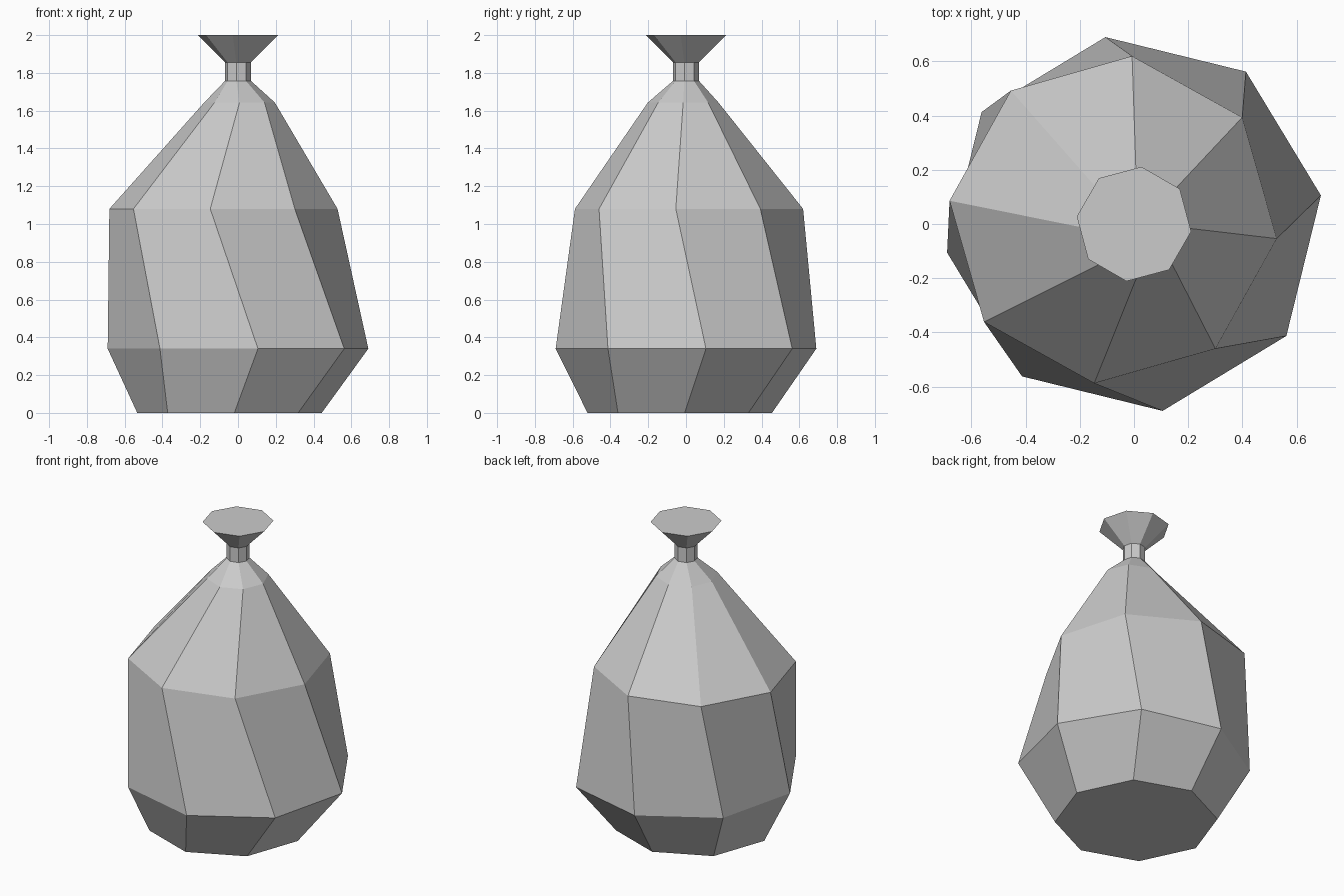
import bpy, bmesh
from math import cos, sin, radians

if "Cube" in bpy.data.objects:
    bpy.data.objects.remove(bpy.data.objects["Cube"])

SIDES = 8

# Cross-sections of the tied sack: centre x, centre y, z, radius, turn in degrees
RINGS = [
    (-0.045, -0.033, 0.00, 0.489, 3.0),    # base
    (0.0, 0.0, 0.34, 0.698, 8.7),          # widest belly
    (-0.077, 0.016, 1.08, 0.608, -6.6),    # shoulder
    (0.008, -0.015, 1.643, 0.187, 0.0),    # gathered top
    (0.0, 0.0, 1.758, 0.069, -7.5),        # neck bottom
    (0.0, 0.0, 1.855, 0.069, -7.5),        # neck top
    (0.0, 0.0, 2.00, 0.213, -7.5),         # flared mouth
]


def loft(name, rings):
    """Skin a stack of octagons into one closed flat-shaded mesh."""
    bm = bmesh.new()
    loops = []
    for cx, cy, z, r, turn in rings:
        angles = [radians(turn + 360 * i / SIDES) for i in range(SIDES)]
        loops.append([bm.verts.new((cx + r * cos(a), cy + r * sin(a), z)) for a in angles])
    for low, high in zip(loops, loops[1:]):
        for i in range(SIDES):
            j = (i + 1) % SIDES
            # Starting at low[j] folds the twisted quads inward
            bm.faces.new((low[j], high[j], high[i], low[i]))
    bm.faces.new(loops[0][::-1])
    bm.faces.new(loops[-1])
    mesh = bpy.data.meshes.new(name)
    bm.to_mesh(mesh)
    bm.free()
    obj = bpy.data.objects.new(name, mesh)
    bpy.context.collection.objects.link(obj)
    return obj


# Sack body, pinched neck and flared mouth as one skin
loft("tied_sack", RINGS)
